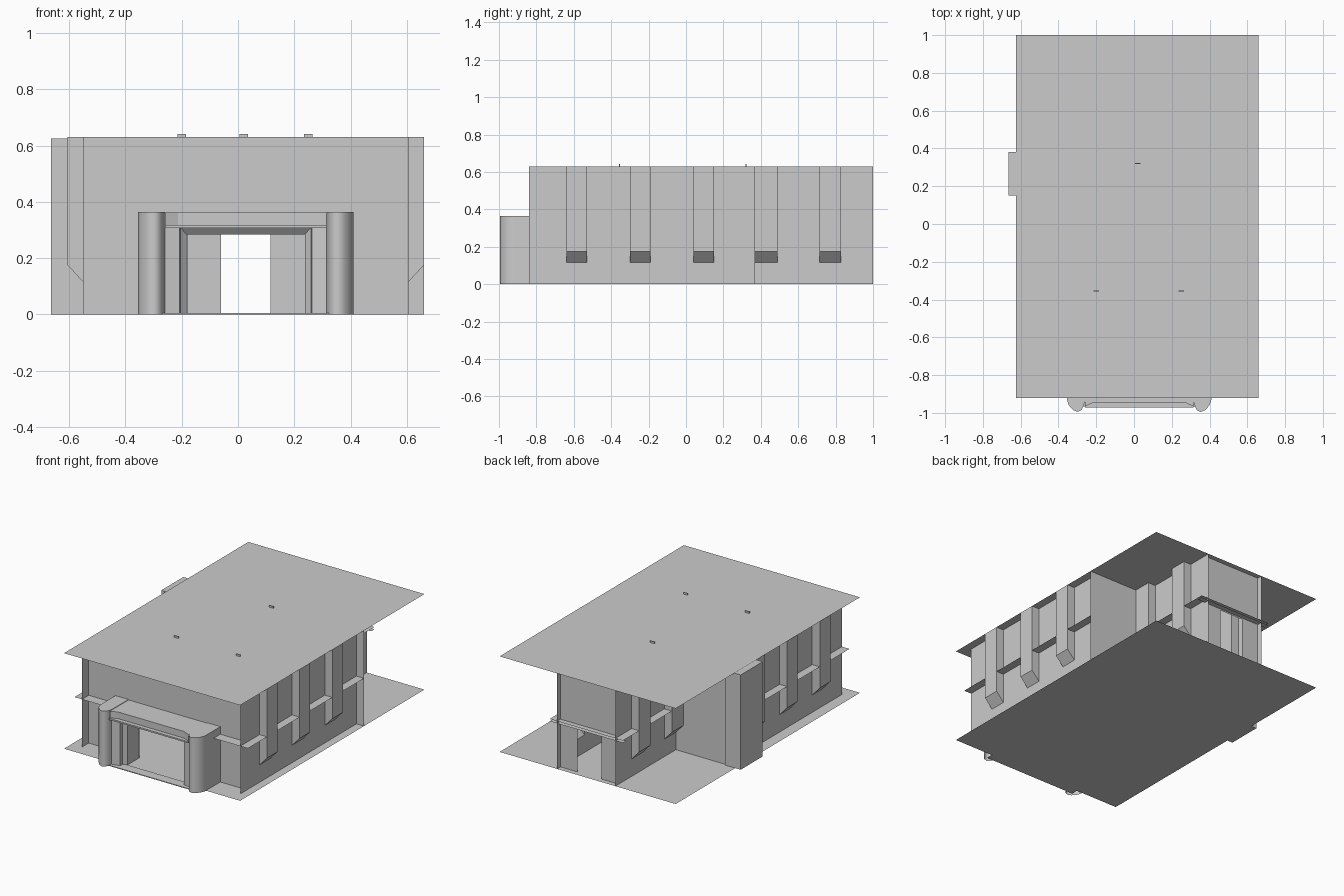
import bpy, bmesh

if "Cube" in bpy.data.objects:
    bpy.data.objects.remove(bpy.data.objects["Cube"])

CX = 0.0275                  # centre line of the plan
H = 0.63                     # ceiling height
LEDGE, SILL_IN, SILL_OUT = 0.315, 0.115, 0.175
FRONT, MID, BACK = -0.84, 0.37, 1.0
ROOM_IN, ROOM_OUT = 0.5775, 0.6325
HALL_IN, HALL_OUT = 0.2125, 0.2675

grey = bpy.data.materials.new("plain grey")
grey.use_nodes = True
grey.diffuse_color = (0.6, 0.6, 0.6, 1)
grey.node_tree.nodes["Principled BSDF"].inputs["Base Color"].default_value = (0.6, 0.6, 0.6, 1)


def build(name, faces, smooth=False):
    """Object from a list of polygons given by their corners."""
    bm = bmesh.new()
    for corners in faces:
        bm.faces.new([bm.verts.new(c) for c in corners])
    bmesh.ops.remove_doubles(bm, verts=bm.verts, dist=0.0005)
    mesh = bpy.data.meshes.new(name)
    bm.to_mesh(mesh)
    bm.free()
    mesh.materials.append(grey)
    ob = bpy.data.objects.new(name, mesh)
    bpy.context.collection.objects.link(ob)
    if smooth:
        bpy.ops.object.select_all(action='DESELECT')
        ob.select_set(True)
        bpy.context.view_layer.objects.active = ob
        bpy.ops.object.shade_smooth_by_angle(angle=0.9)
    return ob


def flat(x0, x1, y0, y1, z):
    return [(x0, y0, z), (x1, y0, z), (x1, y1, z), (x0, y1, z)]


def strips(path, z0, z1):
    return [[(*a, z0), (*b, z0), (*b, z1), (*a, z1)] for a, b in zip(path, path[1:])]


def box(x0, x1, y0, y1, z0, z1):
    ring = [(x0, y0), (x1, y0), (x1, y1), (x0, y1), (x0, y0)]
    return strips(ring, z0, z1) + [flat(x0, x1, y0, y1, z0)[::-1], flat(x0, x1, y0, y1, z1)]


def pierced(x0, x1, y, hx0, hx1, hz):
    """Cross wall with a doorway."""
    return (strips([(x0, y), (hx0, y)], 0, H) + strips([(hx1, y), (x1, y)], 0, H)
            + strips([(hx0, y), (hx1, y)], hz, H))


def bay_wall(s, d_in, d_out, y0, y1, niches):
    """Side wall with tall niches on sloping sills and ledges between them."""
    xi, xo = CX + s * d_in, CX + s * d_out
    faces, y = [], y0
    for a, b in niches + [(y1, y1)]:
        if a > y:
            faces += strips([(xi, y), (xi, a)], 0, H)
            faces.append(flat(xi, xo, y, a, LEDGE))
        if b > a:
            faces += strips([(xi, a), (xi, b)], 0, SILL_IN)
            faces.append([(xi, a, SILL_IN), (xi, b, SILL_IN), (xo, b, SILL_OUT), (xo, a, SILL_OUT)])
            faces += strips([(xo, a), (xo, b)], SILL_OUT, H)
            for c in (a, b):
                faces.append([(xi, c, SILL_IN), (xo, c, SILL_OUT), (xo, c, H), (xi, c, H)])
        y = b
    return faces


# Floor and roof sheets
build("floor", [flat(-0.625, 0.66, -0.92, BACK, 0.0)])
build("roof", [flat(-0.625, 0.66, -0.92, BACK, H)])

# Side walls of the main room and the rear hall, with the partition between
for s, side in ((1, "left"), (-1, "right")):
    build(side + "_room_wall", bay_wall(s, ROOM_IN, ROOM_OUT, FRONT, MID,
          [(-0.64, -0.53), (-0.30, -0.19), (0.04, 0.15)]))
    build(side + "_hall_wall", bay_wall(s, HALL_IN, HALL_OUT, MID, BACK,
          [(MID, 0.49), (0.715, 0.83)]))
    build(side + "_partition", strips([(CX + s * HALL_IN, MID), (CX + s * ROOM_OUT, MID)], 0, H))

# Front and back walls with doorways and ledges
build("front_wall", pierced(CX - ROOM_IN, CX + ROOM_IN, -0.77, -0.18, 0.24, 0.285))
build("front_ledge", [flat(CX - ROOM_OUT, CX + ROOM_OUT, FRONT, -0.77, LEDGE)])
build("back_wall", pierced(CX - HALL_IN, CX + HALL_IN, 0.965, -0.06, 0.115, 0.29))
build("back_ledge", [flat(CX - HALL_OUT, CX + HALL_OUT, 0.965, BACK, z) for z in (LEDGE, LEDGE - 0.015)])

# Shallow projection on one side
build("side_projection", box(-0.665, CX - ROOM_IN, 0.15, 0.38, 0, 0.625))

# Portal posts with rounded fronts
PLAN = [(0.3825, -0.77), (0.3825, -0.93), (0.372, -0.96), (0.35, -0.985), (0.325, -0.995),
        (0.305, -0.985), (0.295, -0.965), (0.2875, -0.94), (0.2875, -0.77)]
for s, side in ((1, "left"), (-1, "right")):
    plan = [(CX + s * d, y) for d, y in PLAN]
    build(side + "_portal_post", strips(plan, 0, 0.365)
          + [[(*p, 0.365) for p in plan]], smooth=True)

# Doorway surround: flat jambs, splayed edge, then a straight passage
def arch(d, z, y):
    return [(CX - d, y, 0), (CX - d, y, z), (CX + d, y, z), (CX + d, y, 0)]


rings = [arch(0.2875, 0.318, -0.945), arch(0.235, 0.31, -0.935),
         arch(0.232, 0.308, -0.91), arch(0.21, 0.285, -0.89), arch(0.21, 0.285, -0.77)]
surround = []
for r, q in zip(rings, rings[1:]):
    surround += [[r[i], r[i + 1], q[i + 1], q[i]] for i in range(3)]
build("door_surround", surround)

# Lintel, its thin moulding and the threshold
lintel = [(CX - 0.2875, -0.965), (CX - 0.24, -0.945), (CX + 0.24, -0.945), (CX + 0.2875, -0.965)]
build("lintel", strips(lintel, 0.318, 0.362)
      + [[(*p, 0.362) for p in lintel + [(CX + 0.2875, -0.77), (CX - 0.2875, -0.77)]]])
build("lintel_moulding", box(CX - 0.2875, CX + 0.2875, -0.972, -0.94, 0.308, 0.318))
build("threshold", box(CX - 0.34, CX + 0.34, -0.965, -0.90, 0, 0.005))

# Small ceiling hooks showing above the roof
for i, (x, y) in enumerate([(-0.2, -0.355), (0.25, -0.355), (0.02, 0.32)]):
    build(f"ceiling_hook_{i + 1}", box(x - 0.015, x + 0.015, y - 0.003, y + 0.003, H - 0.01, H + 0.012))
